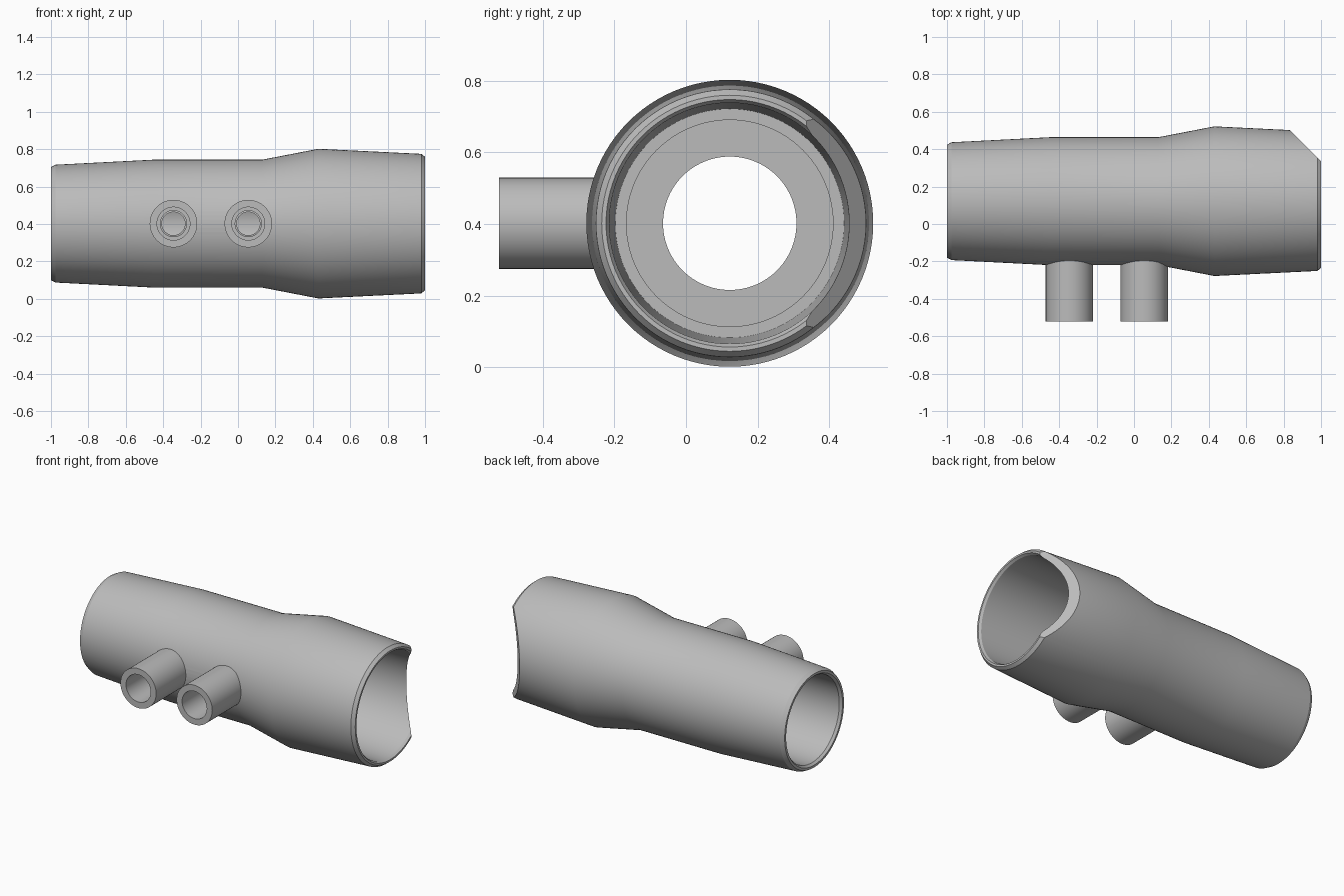
import bpy
import bmesh
import math
from mathutils import Matrix, Vector

if "Cube" in bpy.data.objects:
    bpy.data.objects.remove(bpy.data.objects["Cube"], do_unlink=True)

AXIS_Y, AXIS_Z = 0.122, 0.402
NOZZLES = {"right_nozzle": -0.345, "left_nozzle": 0.055}

grey = bpy.data.materials.new("light grey")
grey.use_nodes = True
colour = (0.5, 0.5, 0.5, 1)
grey.diffuse_color = colour
grey.node_tree.nodes["Principled BSDF"].inputs["Base Color"].default_value = colour


def finish(bm, name):
    bmesh.ops.recalc_face_normals(bm, faces=bm.faces)
    mesh = bpy.data.meshes.new(name)
    bm.to_mesh(mesh)
    bm.free()
    mesh.materials.append(grey)
    obj = bpy.data.objects.new(name, mesh)
    bpy.context.collection.objects.link(obj)
    return obj


def revolve(name, profile, axis, centre, steps=96):
    """Spin a closed (distance along axis, radius) profile into a ring solid."""
    bm = bmesh.new()
    axis, centre = Vector(axis), Vector(centre)
    verts = [bm.verts.new(centre + axis * a + Vector((0, 0, r))) for a, r in profile]
    edges = [bm.edges.new((v, verts[i - 1])) for i, v in enumerate(verts)]
    bmesh.ops.spin(bm, geom=verts + edges, cent=centre, axis=axis,
                   angle=math.tau, steps=steps, use_merge=True)
    bmesh.ops.remove_doubles(bm, verts=bm.verts, dist=1e-5)
    return finish(bm, name)


def select(obj):
    bpy.ops.object.select_all(action="DESELECT")
    obj.select_set(True)
    bpy.context.view_layer.objects.active = obj


def cut(obj, cutter):
    cutter.hide_render = True
    mod = obj.modifiers.new("cut", "BOOLEAN")
    mod.operation, mod.solver, mod.object = "DIFFERENCE", "EXACT", cutter
    select(obj)
    bpy.ops.object.modifier_apply(modifier=mod.name)
    bpy.data.objects.remove(cutter, do_unlink=True)


# Hollow body: outside from left to right, then the stepped bore back again
body = revolve("body", [
    (-1, 0.302), (-0.975, 0.315), (-0.45, 0.342), (0.13, 0.342),
    (0.43, 0.4), (0.98, 0.373), (1, 0.357),
    (1, 0.345), (0.985, 0.336), (0.38, 0.319), (0.38, 0.288),
    (0.25, 0.288), (0.25, 0.186),
    (-0.52, 0.186), (-0.52, 0.27), (-0.985, 0.275), (-1, 0.287),
], (1, 0, 0), (0, AXIS_Y, AXIS_Z))

# Slanted cut across the back corner of the wide end
bm = bmesh.new()
bmesh.ops.create_cube(bm, size=1)
normal = Vector((1, 1, 0)).normalized()
bm.transform(Matrix.Translation(Vector((1, 0.336, AXIS_Z)) + normal * 0.5)
             @ Matrix.Rotation(math.radians(45), 4, "Z"))
cut(body, finish(bm, "corner_cutter"))

# Side ports through the front wall, each with a nozzle
for name, x in NOZZLES.items():
    bm = bmesh.new()
    bmesh.ops.create_cone(bm, cap_ends=True, segments=48,
                          radius1=0.062, radius2=0.062, depth=0.4)
    bm.transform(Matrix.Translation((x, -0.1, AXIS_Z))
                 @ Matrix.Rotation(math.radians(90), 4, "X"))
    cut(body, finish(bm, "port_cutter"))
    revolve(name, [(-0.522, 0.127), (-0.1, 0.127), (-0.1, 0.07),
                   (-0.23, 0.07), (-0.23, 0.088), (-0.522, 0.088)],
            (0, 1, 0), (x, 0, AXIS_Z), 64)

# Smooth round surfaces, sharp rims
for name in ["body", *NOZZLES]:
    select(bpy.data.objects[name])
    bpy.ops.object.shade_smooth_by_angle(angle=math.radians(20))
